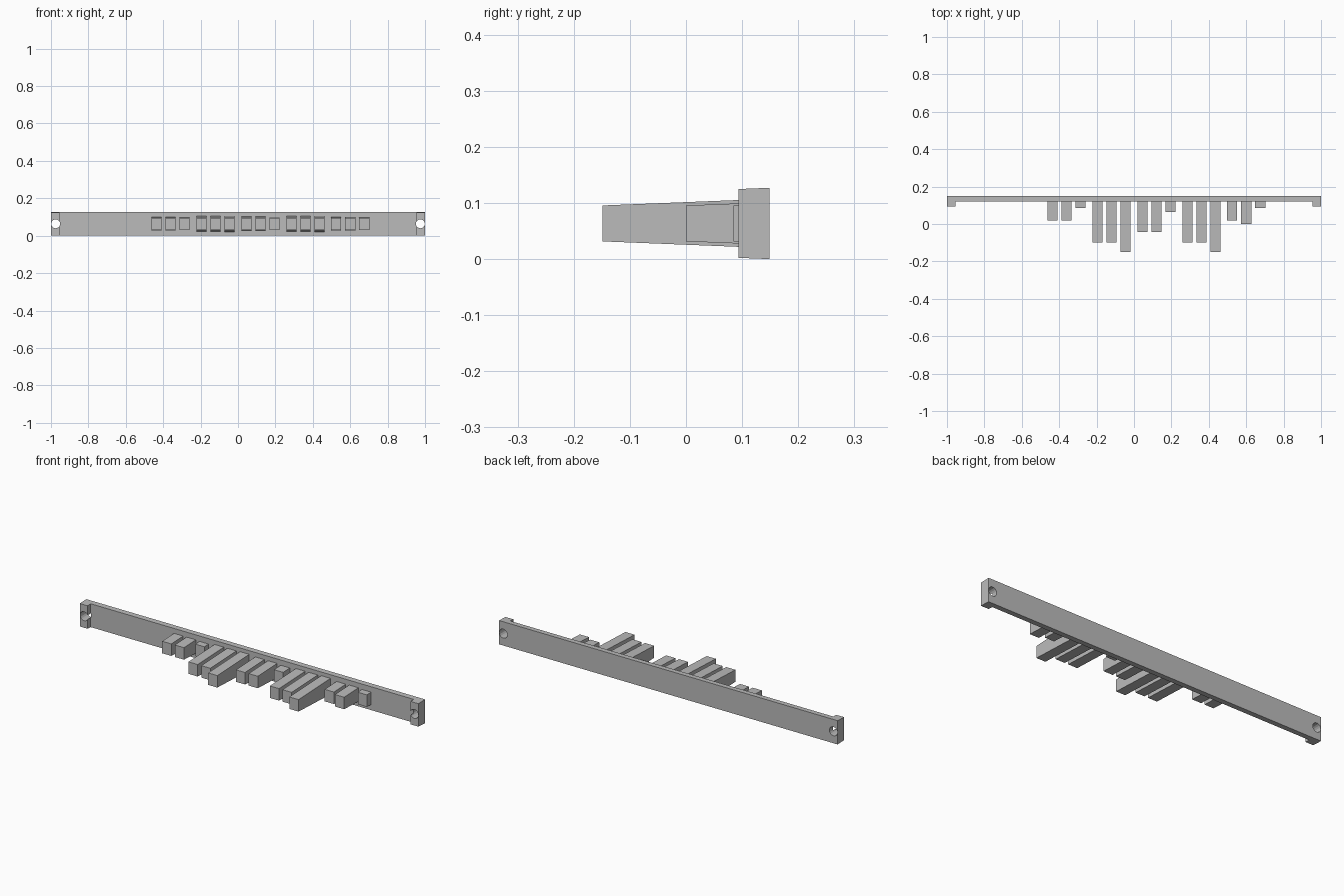
import bpy, bmesh, math
from mathutils import Matrix, Vector

cube = bpy.data.objects.get("Cube")
if cube:
    bpy.data.objects.remove(cube, do_unlink=True)

grey = bpy.data.materials.new("plain grey")
grey.use_nodes = True
colour = (0.5, 0.5, 0.5, 1)
grey.diffuse_color = colour
grey.node_tree.nodes["Principled BSDF"].inputs["Base Color"].default_value = colour

MID = 0.0635     # centre height
BACK = 0.149     # rear plane
FACE = 0.12      # front of the thin rail
DRAFT = 0.04     # gain in half height per unit of depth


def extrude_profile(name, profile, half_at_back):
    """Prism from an x-y outline whose top and bottom slope with the draft angle."""
    bm = bmesh.new()
    low = bm.faces.new([bm.verts.new((x, y, 0)) for x, y in profile])
    made = bmesh.ops.extrude_face_region(bm, geom=[low])
    upper = {v for v in made["geom"] if isinstance(v, bmesh.types.BMVert)}
    for v in bm.verts:
        half = half_at_back - DRAFT * (BACK - v.co.y)
        v.co.z = MID + (half if v in upper else -half)
    bmesh.ops.recalc_face_normals(bm, faces=bm.faces)
    mesh = bpy.data.meshes.new(name)
    bm.to_mesh(mesh)
    bm.free()
    mesh.materials.append(grey)
    obj = bpy.data.objects.new(name, mesh)
    bpy.context.collection.objects.link(obj)
    return obj


# Rail with a thicker pad at each end
half_outline = [(1, BACK), (1, 0.094), (0.954, 0.094), (0.954, FACE)]
outline = half_outline + [(-x, y) for x, y in reversed(half_outline)]
rail = extrude_profile("rail", outline, MID)

# Screw holes through both pads
for side, label in ((1, "left"), (-1, "right")):
    bpy.ops.mesh.primitive_cylinder_add(
        vertices=16, radius=0.024, depth=0.2,
        location=(side * 0.975, FACE, MID), rotation=(math.pi / 2, 0, 0))
    cutter = bpy.context.object
    cutter.name = label + "_hole_cutter"
    cutter.data.materials.append(grey)
    cutter.hide_render = True
    cutter.hide_viewport = True
    cutter.display_type = 'WIRE'
    cut = rail.modifiers.new(label + "_hole", 'BOOLEAN')
    cut.object = cutter
    cut.operation = 'DIFFERENCE'
    cut.solver = 'EXACT'

# Bake the holes into the rail and drop the cutters
bpy.context.view_layer.update()
graph = bpy.context.evaluated_depsgraph_get()
rail_mesh = bpy.data.meshes.new_from_object(rail.evaluated_get(graph))
cutters = [m.object for m in rail.modifiers]
rail.modifiers.clear()
rail.data = rail_mesh
for c in cutters:
    bpy.data.objects.remove(c, do_unlink=True)

# Five groups of three bars; each number is the depth of a bar's tip
tips = [(0.02, 0.02, 0.085), (-0.10, -0.10, -0.149), (-0.043, -0.043, 0.064),
        (-0.10, -0.10, -0.149), (0.02, 0.0, 0.085)]
TIP_HALF = 0.032
for g, group in enumerate(tips):
    for i, tip in enumerate(group):
        x = -0.36 + 0.24 * g + 0.075 * (i - 1)
        w = 0.027
        box = [(x - w, tip), (x + w, tip), (x + w, FACE + 0.005), (x - w, FACE + 0.005)]
        extrude_profile(f"bar_{g + 1}_{i + 1}", box, TIP_HALF + DRAFT * (BACK - tip))
